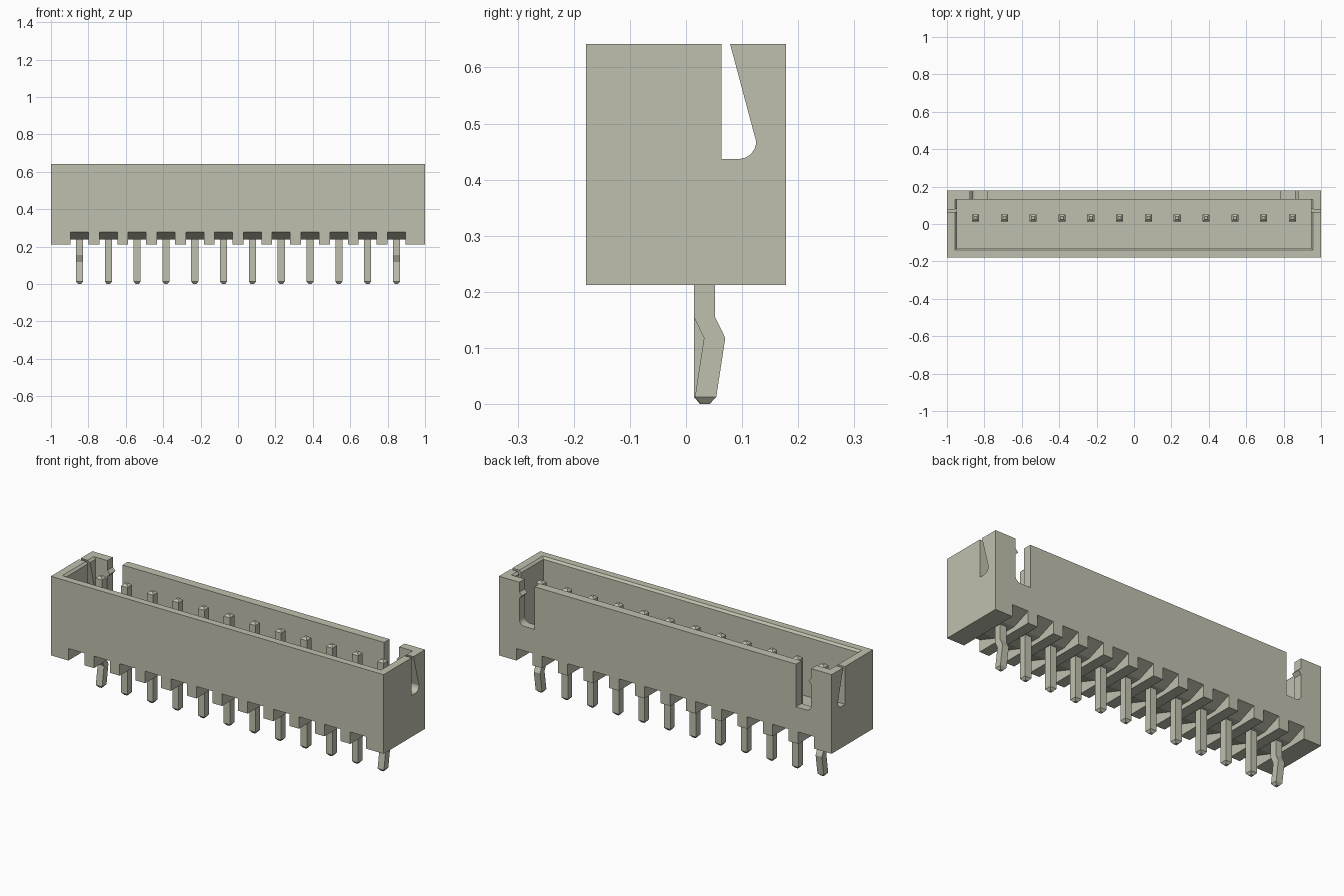
import bpy, bmesh, math

cube = bpy.data.objects.get("Cube")
if cube:
    bpy.data.objects.remove(cube, do_unlink=True)

# One warm grey plastic for everything
mat = bpy.data.materials.new("warm_grey")
mat.use_nodes = True
colour = (0.53, 0.53, 0.43, 1)
mat.diffuse_color = colour
bsdf = next(n for n in mat.node_tree.nodes if n.type == 'BSDF_PRINCIPLED')
bsdf.inputs["Base Color"].default_value = colour


def loft(name, rings):
    """Closed solid through rings that share a vertex count."""
    bm = bmesh.new()
    loops = [[bm.verts.new(p) for p in ring] for ring in rings]
    n = len(loops[0])
    bm.faces.new(loops[0])
    bm.faces.new(loops[-1])
    for a, b in zip(loops, loops[1:]):
        for i in range(n):
            j = (i + 1) % n
            bm.faces.new((a[i], a[j], b[j], b[i]))
    bmesh.ops.recalc_face_normals(bm, faces=bm.faces)
    mesh = bpy.data.meshes.new(name)
    bm.to_mesh(mesh)
    bm.free()
    mesh.materials.append(mat)
    obj = bpy.data.objects.new(name, mesh)
    bpy.context.collection.objects.link(obj)
    return obj


def rect(x0, x1, y0, y1, z):
    return [(x0, y0, z), (x1, y0, z), (x1, y1, z), (x0, y1, z)]


def along_x(name, profile, x0, x1):
    return loft(name, [[(x, y, z) for y, z in profile] for x in (x0, x1)])


def along_y(name, profile, y0, y1):
    return loft(name, [[(x, y, z) for x, z in profile] for y in (y0, y1)])


def slot_profile(a, b, bottom, r):
    """Open-topped slot from a to b with a rounded lower corner at b."""
    pts = [(a, 0.7), (a, bottom)]
    for i in range(9):
        t = math.radians(-90 + 90 * i / 8)
        pts.append((b - r + r * math.cos(t), bottom + r + r * math.sin(t)))
    return pts


def cut(target, cutter):
    cutter.hide_render = True
    mod = target.modifiers.new("cut", 'BOOLEAN')
    mod.operation = 'DIFFERENCE'
    mod.solver = 'EXACT'
    mod.object = cutter
    deps = bpy.context.evaluated_depsgraph_get()
    mesh = bpy.data.meshes.new_from_object(target.evaluated_get(deps))
    target.modifiers.clear()
    target.data = mesh
    bpy.data.objects.remove(cutter, do_unlink=True)


PIN_X = [-0.847 + 0.154 * i for i in range(12)]
PIN_Y = 0.033
BASE, TOP = 0.212, 0.642

# Housing block
housing = loft("housing", [rect(-1, 1, -0.178, 0.178, z) for z in (BASE, TOP)])

# Cavity with a chamfered rim on the front and both ends
c = 0.011
cut(housing, loft("cavity_cutter", [
    rect(-0.947, 0.947, -0.129, 0.131, 0.31),
    rect(-0.947, 0.947, -0.129, 0.131, TOP - c),
    rect(-0.947 - 2 * c, 0.947 + 2 * c, -0.129 - 2 * c, 0.131, TOP + c)]))

# Slot through both end walls
cut(housing, along_x("end_slot_cutter", slot_profile(0.063, 0.125, 0.437, 0.031), -1.1, 1.1))

# Rear slots, each leaving a small pointed catch on the corner post
rear = slot_profile(0.786, 0.877, 0.41, 0.03)
rear += [(0.877, 0.555), (0.861, 0.572), (0.877, 0.589), (0.877, 0.7)]
for side in (-1, 1):
    cut(housing, along_y("rear_slot_cutter", [(side * x, z) for x, z in rear], 0.1, 0.25))

# Grooves under the housing, with ceilings that rise to the front and back
groove = [(-0.178, 0.277), (-0.065, 0.237), (0.075, 0.237), (0.178, 0.277),
          (0.25, 0.277), (0.25, 0.15), (-0.25, 0.15), (-0.25, 0.277)]
for x in PIN_X:
    cut(housing, along_x("groove_cutter", groove, x - 0.048, x + 0.048))

# Square pins with tapered tips; the outermost two are kinked backward
straight = [(0, 0.008, 0), (0.013, 0.019, 0), (0.594, 0.019, 0), (0.605, 0.008, 0)]
kinked = [(0, 0.008, 0.001), (0.013, 0.019, 0.002), (0.118, 0.019, 0.018),
          (0.155, 0.019, 0), (0.594, 0.019, 0), (0.605, 0.008, 0)]
for i, x in enumerate(PIN_X):
    shape = kinked if i in (0, len(PIN_X) - 1) else straight
    loft(f"pin_{i + 1}", [rect(x - h, x + h, PIN_Y + dy - h, PIN_Y + dy + h, z)
                          for z, h, dy in shape])
